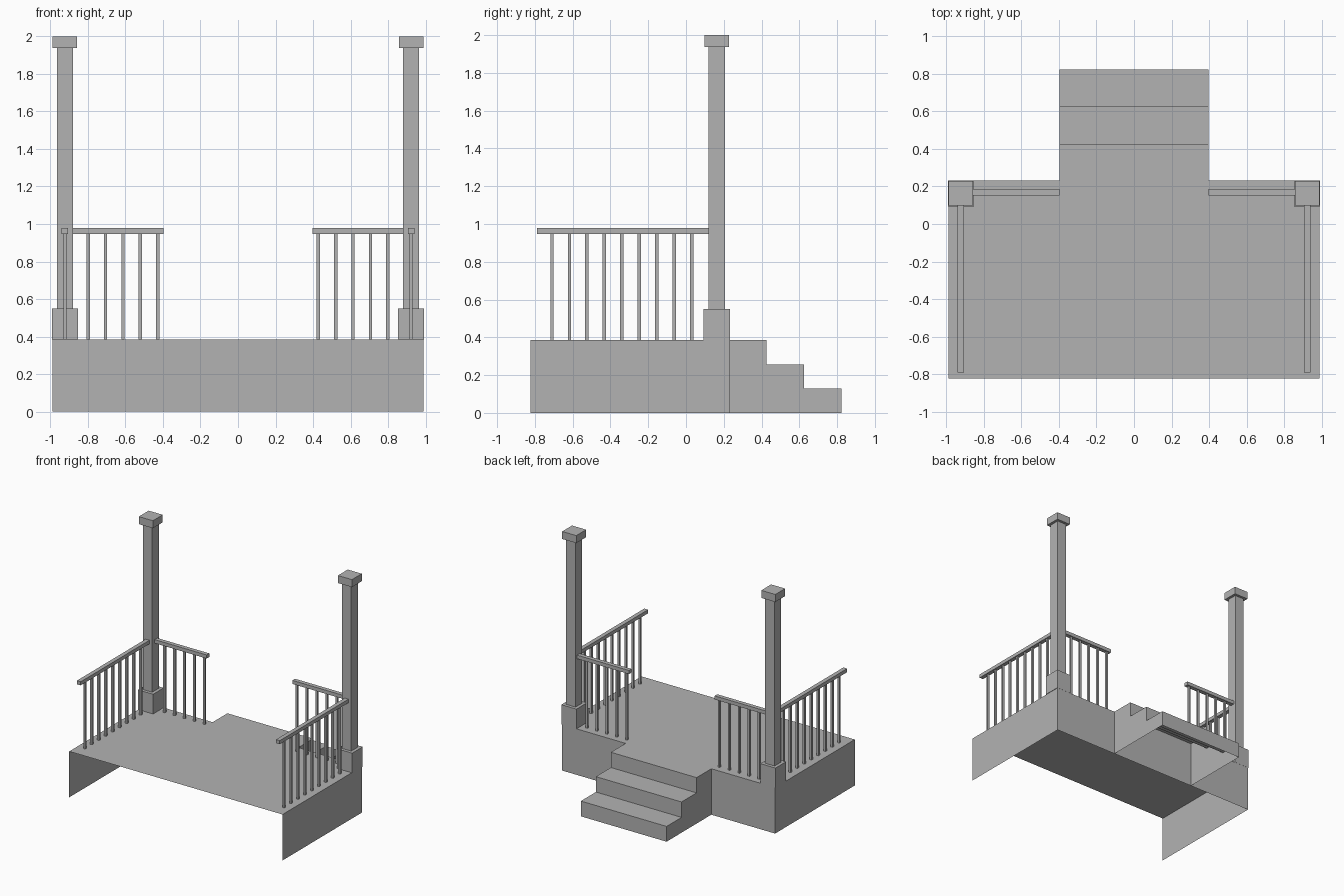
import bpy, bmesh

if "Cube" in bpy.data.objects:
    bpy.data.objects.remove(bpy.data.objects["Cube"])

mat = bpy.data.materials.new("plain grey")
mat.diffuse_color = (0.45, 0.45, 0.45, 1)
mat.use_nodes = True
mat.node_tree.nodes["Principled BSDF"].inputs["Base Color"].default_value = mat.diffuse_color

DECK = 0.385          # deck height
W = 0.988             # half width of the deck
Y0, Y1 = -0.822, 0.232


def finish(name, bm):
    mesh = bpy.data.meshes.new(name)
    bm.to_mesh(mesh)
    bm.free()
    mesh.materials.append(mat)
    ob = bpy.data.objects.new(name, mesh)
    bpy.context.collection.objects.link(ob)
    return ob


def quad(bm, *pts):
    bm.faces.new([bm.verts.new(p) for p in pts])


def add_box(bm, x0, x1, y0, y1, z0, z1):
    vs = bmesh.ops.create_cube(bm, size=1)["verts"]
    for v in vs:
        v.co = ((x0 + x1) / 2 + v.co.x * (x1 - x0),
                (y0 + y1) / 2 + v.co.y * (y1 - y0),
                (z0 + z1) / 2 + v.co.z * (z1 - z0))


def box(name, *dims):
    bm = bmesh.new()
    add_box(bm, *dims)
    return finish(name, bm)


# Deck: shell open at the front and underneath
bm = bmesh.new()
quad(bm, (-W, Y0, DECK), (W, Y0, DECK), (W, Y1, DECK), (-W, Y1, DECK))
quad(bm, (W, Y0, 0), (W, Y1, 0), (W, Y1, DECK), (W, Y0, DECK))
quad(bm, (-W, Y1, 0), (-W, Y0, 0), (-W, Y0, DECK), (-W, Y1, DECK))
quad(bm, (W, Y1, 0), (-W, Y1, 0), (-W, Y1, DECK), (W, Y1, DECK))
finish("deck", bm)

# Steps: stair profile swept across, open underneath
S = 0.397
profile = [(Y1, DECK), (0.427, DECK), (0.427, 0.257), (0.626, 0.257),
           (0.626, 0.128), (0.824, 0.128), (0.824, 0)]
bm = bmesh.new()
for (ya, za), (yb, zb) in zip(profile, profile[1:]):
    quad(bm, (-S, ya, za), (S, ya, za), (S, yb, zb), (-S, yb, zb))
sides = profile + [(Y1, 0)]
quad(bm, *[(S, y, z) for y, z in reversed(sides)])
quad(bm, *[(-S, y, z) for y, z in sides])
finish("steps", bm)

PX, PY = 0.922, 0.163    # post centre
for side, s in (("left", -1), ("right", 1)):
    def column(name, h, z0, z1):
        box(f"{side}_{name}", s * PX - h, s * PX + h, PY - h, PY + h, z0, z1)

    # Post with base and cap
    column("post_base", 0.07, DECK, 0.55)
    column("post", 0.0435, 0.55, 1.937)
    column("post_cap", 0.065, 1.937, 2.0)

    # Handrails
    r, b = 0.0175, 0.0085
    RY = 0.17
    box(f"{side}_side_rail", s * PX - r, s * PX + r, -0.79, 0.12, 0.948, 0.978)
    xa, xb = sorted((s * 0.397, s * 0.88))
    box(f"{side}_step_rail", xa, xb, RY - r, RY + r, 0.948, 0.978)

    # Balusters
    bm = bmesh.new()
    spots = [(s * PX, -0.71 + 0.0925 * i) for i in range(9)]
    spots += [(s * (0.428 + 0.0925 * i), RY) for i in range(5)]
    for x, y in spots:
        add_box(bm, x - b, x + b, y - b, y + b, DECK, 0.948)
    finish(f"{side}_balusters", bm)
